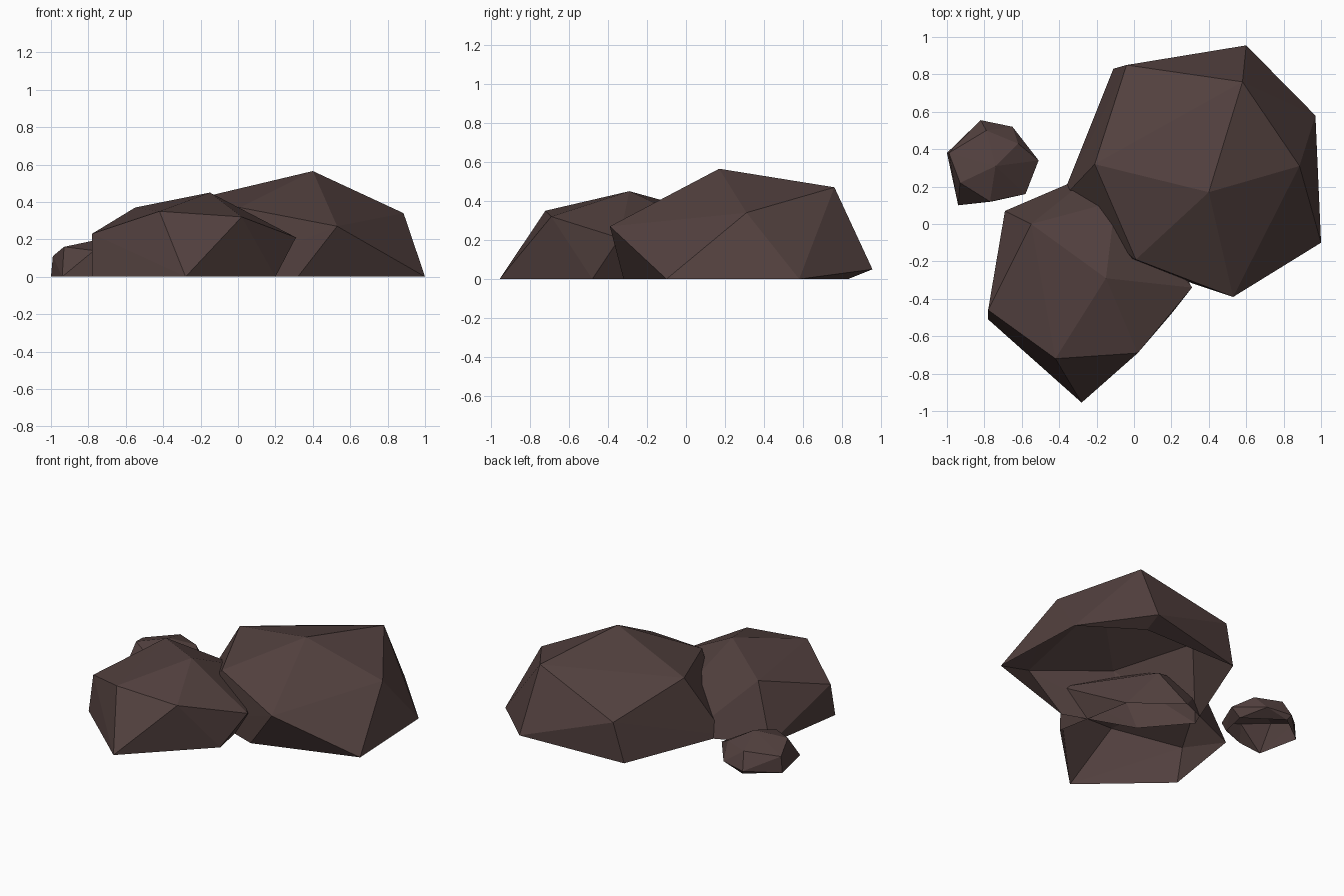
import bpy, bmesh

if "Cube" in bpy.data.objects:
    bpy.data.objects.remove(bpy.data.objects["Cube"])

stone = bpy.data.materials.new("dark brown stone")
stone.diffuse_color = (0.085, 0.052, 0.049, 1)
stone.use_nodes = True
stone.node_tree.nodes["Principled BSDF"].inputs["Base Color"].default_value = stone.diffuse_color


def rock(name, crown, rim):
    """Faceted boulder: hull around corner points, left open where it meets the ground."""
    bm = bmesh.new()
    for p in crown:
        bm.verts.new(p)
    for x, y in rim:
        bm.verts.new((x, y, 0))
    bmesh.ops.convex_hull(bm, input=bm.verts[:])
    bmesh.ops.delete(bm, geom=[v for v in bm.verts if not v.link_faces], context='VERTS')
    bmesh.ops.recalc_face_normals(bm, faces=bm.faces[:])
    base = [f for f in bm.faces if all(v.co.z < 1e-4 for v in f.verts)]
    bmesh.ops.delete(bm, geom=base, context='FACES')
    mesh = bpy.data.meshes.new(name)
    bm.to_mesh(mesh)
    bm.free()
    mesh.materials.append(stone)
    obj = bpy.data.objects.new(name, mesh)
    bpy.context.collection.objects.link(obj)


# Large boulder at the back right
rock("large_rock",
     [(.40, .17, .565), (.58, .76, .47), (.885, .31, .34), (.53, -.39, .27),
      (-.21, .32, .42), (.01, -.19, .37), (-.04, .85, .27), (.60, .955, .05)],
     [(1.0, -.10), (.97, .58), (.59, .83), (-.11, .83), (-.39, .13),
      (-.15, -.15), (.32, -.32)])

# Middle boulder at the front left, pushed into the large one
rock("middle_rock",
     [(-.15, -.29, .45), (-.55, 0, .37), (-.78, -.46, .23), (-.42, -.72, .35),
      (.02, -.69, .32), (.31, -.34, .21), (-.10, .12, .26)],
     [(-.69, .07), (-.78, -.51), (-.28, -.955), (.20, -.48), (.10, .05), (-.20, .28)])

# Small loose stone on the left
rock("small_rock",
     [(-.74, .31, .20), (-.93, .22, .16), (-.79, .50, .14), (-.62, .43, .14),
      (-.99, .38, .11), (-.77, .12, .14), (-.51, .34, .07), (-.58, .16, .06),
      (-.82, .555, .03), (-.65, .52, .04)],
     [(-1.0, .38), (-.94, .10), (-.76, .12), (-.60, .18), (-.56, .36), (-.80, .53)])
